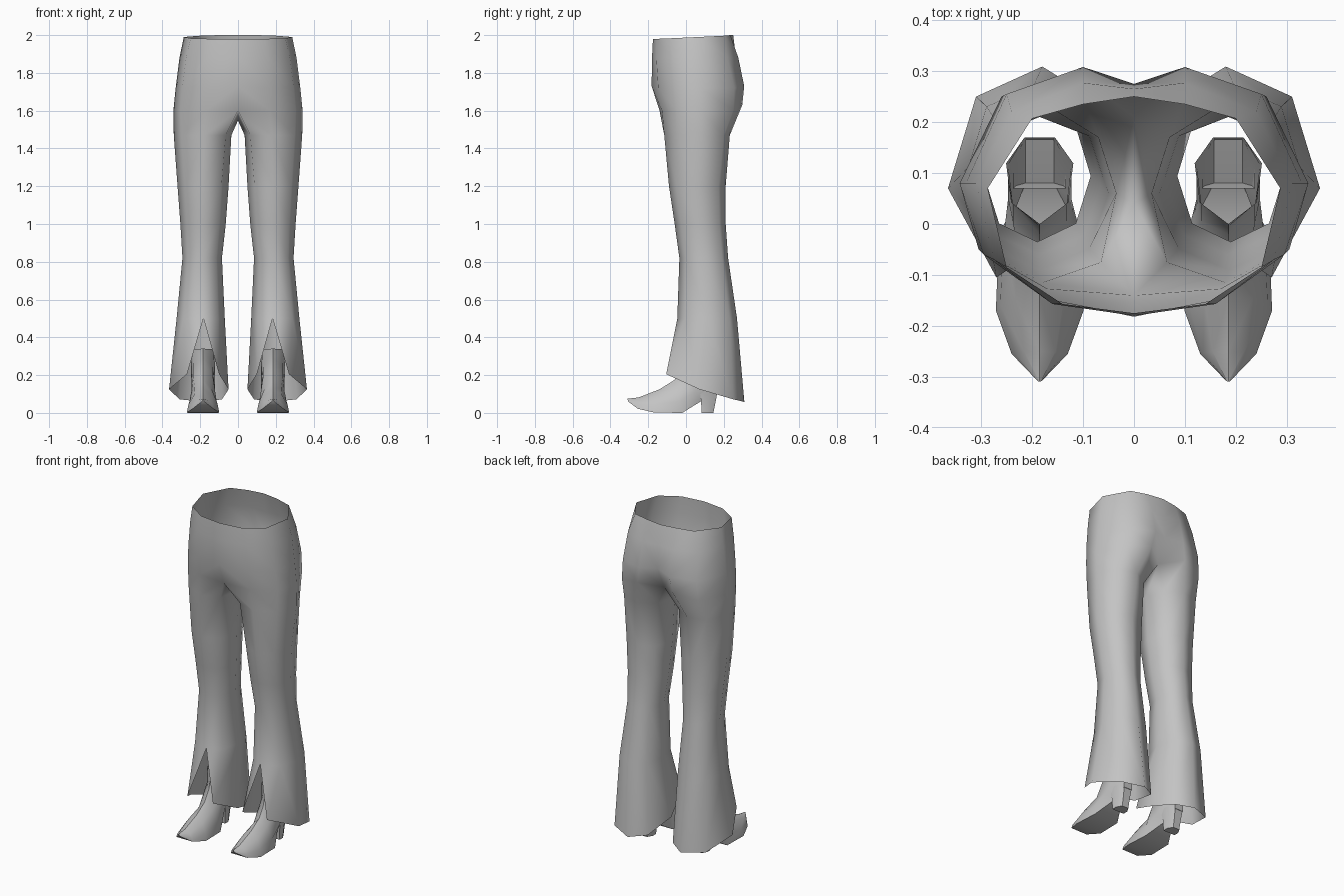
import bpy, bmesh, math

if "Cube" in bpy.data.objects:
    bpy.data.objects.remove(bpy.data.objects["Cube"])

grey = bpy.data.materials.new("plain_grey")
grey.diffuse_color = (0.55, 0.55, 0.55, 1)
grey.use_nodes = True
grey.node_tree.nodes["Principled BSDF"].inputs["Base Color"].default_value = grey.diffuse_color


def finish(name, bm, sharp_angle):
    bmesh.ops.recalc_face_normals(bm, faces=bm.faces)
    me = bpy.data.meshes.new(name)
    bm.to_mesh(me)
    bm.free()
    me.materials.append(grey)
    for p in me.polygons:
        p.use_smooth = True
    me.set_sharp_from_angle(angle=math.radians(sharp_angle))
    ob = bpy.data.objects.new(name, me)
    bpy.context.collection.objects.link(ob)
    # left and right halves
    m = ob.modifiers.new("mirror", 'MIRROR')
    m.use_mirror_merge = True
    m.merge_threshold = 0.0005
    return ob


def add_ring(bm, pts):
    return [bm.verts.new(p) for p in pts]


def bridge(bm, a, b, closed=True):
    n = len(a)
    for i in range(n if closed else n - 1):
        j = (i + 1) % n
        bm.faces.new((a[i], a[j], b[j], b[i]))


# ---- flared trousers ----
# ring order: front inner, front, front outer, outer, back outer, back, back inner, inner
bm = bmesh.new()
waist = [
    [(0, -.175, 1.98), (.14, -.157, 1.98), (.25, -.085, 1.983), (.287, .07, 1.99),
     (.2, .207, 1.997), (.1, .235, 2.0), (0, .25, 2.0)],
    [(0, -.18, 1.88), (.16, -.157, 1.88), (.275, -.07, 1.88), (.31, .08, 1.88),
     (.24, .22, 1.88), (.1, .277, 1.88), (0, .265, 1.88)],
    [(0, -.182, 1.73), (.17, -.147, 1.72), (.295, -.06, 1.72), (.33, .08, 1.72),
     (.25, .255, 1.72), (.1, .308, 1.73), (0, .275, 1.74)],
]
crotch = [(0, -.14, 1.6), (.17, -.127, 1.6), (.305, -.05, 1.6), (.342, .08, 1.6),
          (.26, .25, 1.6), (.12, .298, 1.63), (0, .21, 1.6), (0, .04, 1.548)]
thigh = [(.065, -.075), (.18, -.115), (.3, -.05), (.34, .08),
         (.28, .2), (.17, .232), (.07, .17), (.035, .06)]

rings = [add_ring(bm, r) for r in waist]
bridge(bm, rings[0], rings[1], False)
bridge(bm, rings[1], rings[2], False)
cr = add_ring(bm, crotch)
bridge(bm, rings[2], cr[:7], False)
prev = add_ring(bm, [(x, y, 1.47) for x, y in thigh])
bridge(bm, cr, prev)

# leg sections: height, inner x, outer x, front y, back y
for z, xi, xo, yf, yb in [(1.2, .05, .32, -.09, .21), (1.0, .065, .305, -.06, .21),
                          (.82, .085, .294, -.035, .223), (.5, .07, .325, -.046, .27)]:
    cx, hx, cy, hy = (xi + xo) / 2, (xo - xi) / 2, (yf + yb) / 2, (yb - yf) / 2
    dirs = [(-.72, -.72), (0, -1), (.72, -.72), (1, 0), (.72, .75), (0, 1), (-.72, .75), (-1, 0)]
    ring = add_ring(bm, [(cx + a * hx, cy + b * hy, z) for a, b in dirs])
    bridge(bm, prev, ring)
    prev = ring

# hem with a front slit: the front vertex stays up as the slit apex
prev[1].co.x = .183
hem = add_ring(bm, [(.1, -.1, .205), (.27, -.105, .205), (.365, .07, .125), (.31, .25, .072),
                    (.18, .309, .058), (.085, .25, .072), (.05, .07, .125)])
sides = prev[2:] + prev[:1]
bridge(bm, sides, hem[1:] + hem[:1], False)
bm.faces.new((prev[1], prev[2], hem[1]))
bm.faces.new((prev[0], prev[1], hem[0]))
finish("flared_trousers", bm, 100)

# ---- pointed boots ----
# stations along the foot: (bottom y, z), (top y, z), half width
bm = bmesh.new()
cx = .185
foot = [(0, -1), (.35, -.9), (.75, -.55), (1, 0), (.75, .55), (.35, .9), (0, 1)]
shaft = [(0, -.45), (.3, -1), (.75, -.85), (1, 0), (.75, .85), (.3, 1), (0, .45)]
stations = [((-.308, .062), (-.309, .075), .004, foot),
            ((-.255, .022), (-.25, .082), .055, foot),
            ((-.17, .002), (-.14, .125), .086, foot),
            ((-.02, 0), (-.06, .175), .08, foot),
            ((.08, .062), (-.02, .235), .062, shaft),
            ((.168, .11), (-.005, .29), .062, shaft),
            ((.17, .33), (0, .34), .066, shaft)]
prev = None
for (by, bz), (ty, tz), w, sec in stations:
    ring = add_ring(bm, [(cx + s * w, by + (ty - by) * t, bz + (tz - bz) * t) for t, s in sec])
    if prev:
        bridge(bm, prev, ring)
    else:
        bm.faces.new(ring)
    prev = ring
finish("boot", bm, 50)

# ---- boot heels ----
bm = bmesh.new()


def heel_ring(z, y0, y1, w):
    return add_ring(bm, [(cx - w, y0, z), (cx + w, y0, z), (cx + w, (y0 + y1) / 2, z),
                         (cx + .55 * w, y1, z), (cx - .55 * w, y1, z), (cx - w, (y0 + y1) / 2, z)])


top = heel_ring(.13, .07, .17, .052)
mid = heel_ring(.065, .08, .158, .042)
low = heel_ring(0, .082, .145, .04)
bridge(bm, top, mid)
bridge(bm, mid, low)
bm.faces.new(low)
finish("boot_heel", bm, 50)
